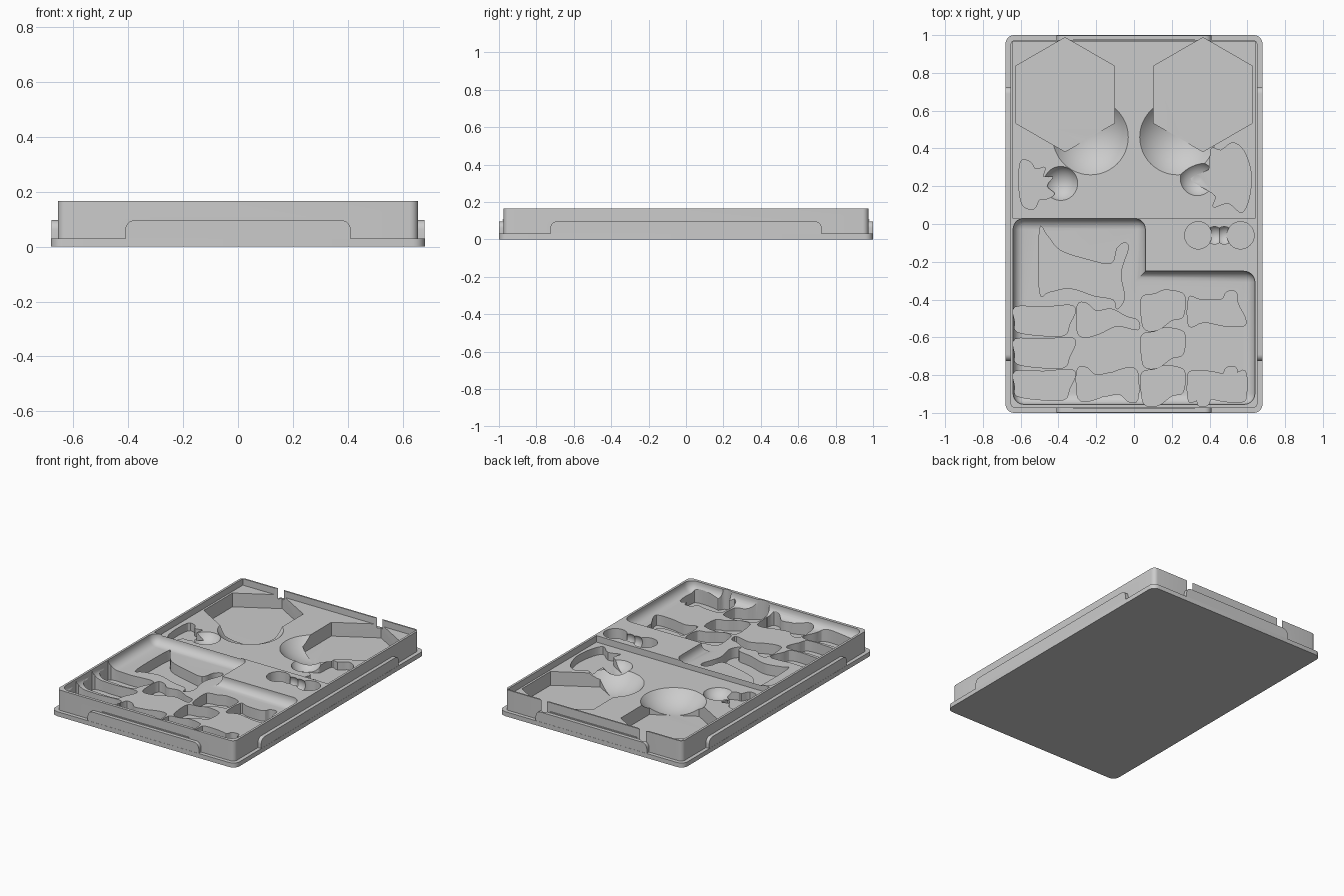
import bpy
import bmesh
import math
from mathutils import Matrix, Vector

cube = bpy.data.objects.get("Cube")
if cube:
    bpy.data.objects.remove(cube, do_unlink=True)

TOP, SHELF, POCKET, FLOOR, OVER = 0.165, 0.122, 0.1, 0.03, 0.3

gray = bpy.data.materials.new("plain gray")
gray.use_nodes = True
gray.diffuse_color = (0.6, 0.6, 0.6, 1)
gray.node_tree.nodes["Principled BSDF"].inputs["Base Color"].default_value = (0.6, 0.6, 0.6, 1)


def make_object(name, bm):
    bmesh.ops.recalc_face_normals(bm, faces=bm.faces)
    mesh = bpy.data.meshes.new(name)
    bm.to_mesh(mesh)
    bm.free()
    obj = bpy.data.objects.new(name, mesh)
    bpy.context.scene.collection.objects.link(obj)
    mesh.materials.append(gray)
    return obj


def prism_mesh(outline, low, high):
    bm = bmesh.new()
    face = bm.faces.new([bm.verts.new((x, y, low)) for x, y in outline])
    lifted = bmesh.ops.extrude_face_region(bm, geom=[face])
    verts = [g for g in lifted["geom"] if isinstance(g, bmesh.types.BMVert)]
    bmesh.ops.translate(bm, verts=verts, vec=(0, 0, high - low))
    bmesh.ops.recalc_face_normals(bm, faces=bm.faces)
    return bm


def prism(name, outline, low, high):
    return make_object(name, prism_mesh(outline, low, high))


def rounded_rect(half_x, half_y, radius, steps=6):
    points = []
    for quarter, (sx, sy) in enumerate([(1, 1), (-1, 1), (-1, -1), (1, -1)]):
        for i in range(steps + 1):
            a = (quarter + i / steps) * math.pi / 2
            points.append((sx * (half_x - radius) + radius * math.cos(a),
                           sy * (half_y - radius) + radius * math.sin(a)))
    return points


def circle(cx, cy, radius, count=40, turn=0.0):
    return [(cx + radius * math.cos(turn + math.tau * i / count),
             cy + radius * math.sin(turn + math.tau * i / count)) for i in range(count)]


def smooth_outline(points, steps=4):
    """Closed curve through points given in hundredths."""
    pts = [Vector(p) / 100 for p in points]
    result = []
    for i in range(len(pts)):
        a, b, c, d = (pts[(i + k - 1) % len(pts)] for k in range(4))
        for s in range(steps):
            t = s / steps
            p = b + (c - a) * t / 2 + (a - b * 2.5 + c * 2 - d / 2) * t * t \
                + (b * 3 - a - c * 3 + d) * t ** 3 / 2
            result.append((p.x, p.y))
    return result


def combine(target, other, operation):
    mod = target.modifiers.new("combine", "BOOLEAN")
    mod.object, mod.operation, mod.solver = other, operation, "EXACT"
    bpy.context.view_layer.update()
    evaluated = target.evaluated_get(bpy.context.evaluated_depsgraph_get())
    mesh = bpy.data.meshes.new_from_object(evaluated)
    target.modifiers.clear()
    target.data = mesh
    bpy.data.objects.remove(other, do_unlink=True)


def cut(other):
    combine(tray, other, "DIFFERENCE")


def cut_prism(outline, floor):
    cut(prism("cutter", outline, floor, OVER))


def cut_ball(x, y, z, radius):
    bm = bmesh.new()
    bmesh.ops.create_uvsphere(bm, u_segments=48, v_segments=32, radius=radius,
                              matrix=Matrix.Translation((x, y, z)))
    cut(make_object("cutter", bm))


def cut_scoop(x, y, rim_radius, top, bottom):
    depth = top - bottom
    radius = (rim_radius ** 2 + depth ** 2) / (2 * depth)
    cut_ball(x, y, bottom + radius, radius)


# Tray block with a base flange
tray = prism("tray", rounded_rect(0.655, 0.975, 0.03), 0.01, TOP)
combine(tray, prism("flange", rounded_rect(0.68, 1.0, 0.045), 0, FLOOR), "UNION")


# Raised side tabs, made as bars running through the block
def tab_bar(half_width, reach, axis):
    top, r = 0.096, 0.035
    outline = [(-half_width, 0.012), (half_width, 0.012)]
    for side in (1, -1):
        arc = [(side * (half_width - r + r * math.cos(a)), top - r + r * math.sin(a))
               for a in (math.pi / 2 * i / 6 for i in range(7))]
        outline += arc if side == 1 else arc[::-1]
    bm = prism_mesh(outline, -reach, reach)
    bm.transform(Matrix.Rotation(math.pi / 2, 4, "X"))
    if axis == "X":
        bm.transform(Matrix.Rotation(math.pi / 2, 4, "Z"))
    return make_object("tab", bm)


combine(tray, tab_bar(0.41, 0.999, "Y"), "UNION")
combine(tray, tab_bar(0.725, 0.679, "X"), "UNION")

# Recessed rear shelf
cut_prism([(-0.64, 0.03), (0.64, 0.03), (0.64, 0.965), (-0.64, 0.965)], SHELF)

# Coved L-shaped front pocket
corners = [(-0.64, -0.955), (0.64, -0.955), (0.64, -0.25),
           (0.06, -0.25), (0.06, 0.03), (-0.64, 0.03)]
bm = prism_mesh(corners, POCKET, OVER)
rounded = []
for e in bm.edges:
    a, b = (v.co for v in e.verts)
    upright = abs(a.z - b.z) > 0.01
    inner = abs(a.x - 0.06) < 0.01 and abs(a.y + 0.25) < 0.01
    if (upright and not inner) or (not upright and a.z < POCKET + 0.01):
        rounded.append(e)
bmesh.ops.bevel(bm, geom=rounded, offset=0.058, offset_type="OFFSET", segments=7,
                profile=0.5, affect="EDGES")
cut(make_object("cutter", bm))

# Hexagonal wells whose tips slot the rear wall, and finger scoops
for side in (-1, 1):
    cut_prism(circle(side * 0.365, 0.685, 0.302, 6, math.pi / 2), FLOOR)
    cut_scoop(side * 0.23, 0.46, 0.2, SHELF, FLOOR - 0.001)
cut_scoop(-0.388, 0.215, 0.09, SHELF, 0.068)
cut_scoop(0.335, 0.24, 0.09, SHELF, 0.068)

# Figure wells on the rear shelf
shelf_left = [(-61, 21), (-60, 33), (-55, 33), (-52, 29), (-47, 30), (-48, 25), (-43, 25),
              (-46, 20), (-42, 16), (-47, 13), (-50, 13), (-53, 8), (-59, 10)]
shelf_right = [(40, 30), (41, 40), (46, 39), (52, 43), (58, 39), (62, 27), (61, 14), (57, 6),
               (50, 11), (42, 9), (43, 15), (35, 20), (30, 24), (38, 28)]
for shape in (shelf_left, shelf_right):
    cut_prism(smooth_outline(shape), 0.07)

# Round token wells with two small scoops between
for side in (-1, 1):
    cut_prism(circle(0.452 + side * 0.112, -0.06, 0.072), 0.075)
    cut_ball(0.452 + side * 0.026, -0.06, 0.135, 0.055)

# Figure wells in the front pocket
large = [(-50, -3), (-46, -6), (-39, -14), (-24, -19), (-12, -21), (-9, -13), (-5, -10),
         (-3, -13), (-7, -26), (-5, -39), (-9, -45), (-11, -40), (-21, -38), (-34, -34),
         (-45, -36), (-50, -36)]
cut_prism(smooth_outline(large), FLOOR)

block = [(-63, -44), (-48, -44), (-34, -43), (-31, -46), (-34, -53), (-37, -59), (-50, -59),
         (-62, -57), (-63, -52)]
wedge = [(-30, -43), (-25, -42), (-20, -46), (-12, -45), (-4, -49), (2, -51), (2, -56),
         (-9, -54), (-18, -58), (-26, -60), (-30, -57)]
lump = [(4, -39), (11, -37), (16, -35), (24, -36), (27, -39), (26, -49), (20, -51), (13, -56),
        (6, -56), (4, -50)]
boot = [(29, -39), (35, -40), (46, -40), (49, -36), (54, -36), (55, -42), (59, -50), (58, -54),
        (48, -54), (37, -52), (29, -54)]

# Each column repeats its shape; some middle rows are turned half round
for shape, step, pivot in ((block, 17, None), (wedge, 17, (-14, -68)),
                           (lump, 20, None), (boot, 20, (44, -66))):
    for row in range(3):
        if row == 1 and pivot:
            points = [(2 * pivot[0] - x, 2 * pivot[1] - y) for x, y in shape]
        else:
            points = [(x, y - step * row) for x, y in shape]
        cut_prism(smooth_outline(points), FLOOR)

# Thin snap ridges on the front and rear walls
for side, name in ((-1, "front_ridge"), (1, "rear_ridge")):
    y = side * 0.976
    prism(name, [(-0.32, y - 0.004), (0.32, y - 0.004), (0.32, y + 0.004), (-0.32, y + 0.004)],
          0.1, 0.106)

# Smooth curved walls, keep edges sharp
bpy.ops.object.select_all(action="DESELECT")
tray.select_set(True)
bpy.context.view_layer.objects.active = tray
bpy.ops.object.shade_smooth_by_angle(angle=math.radians(30))
